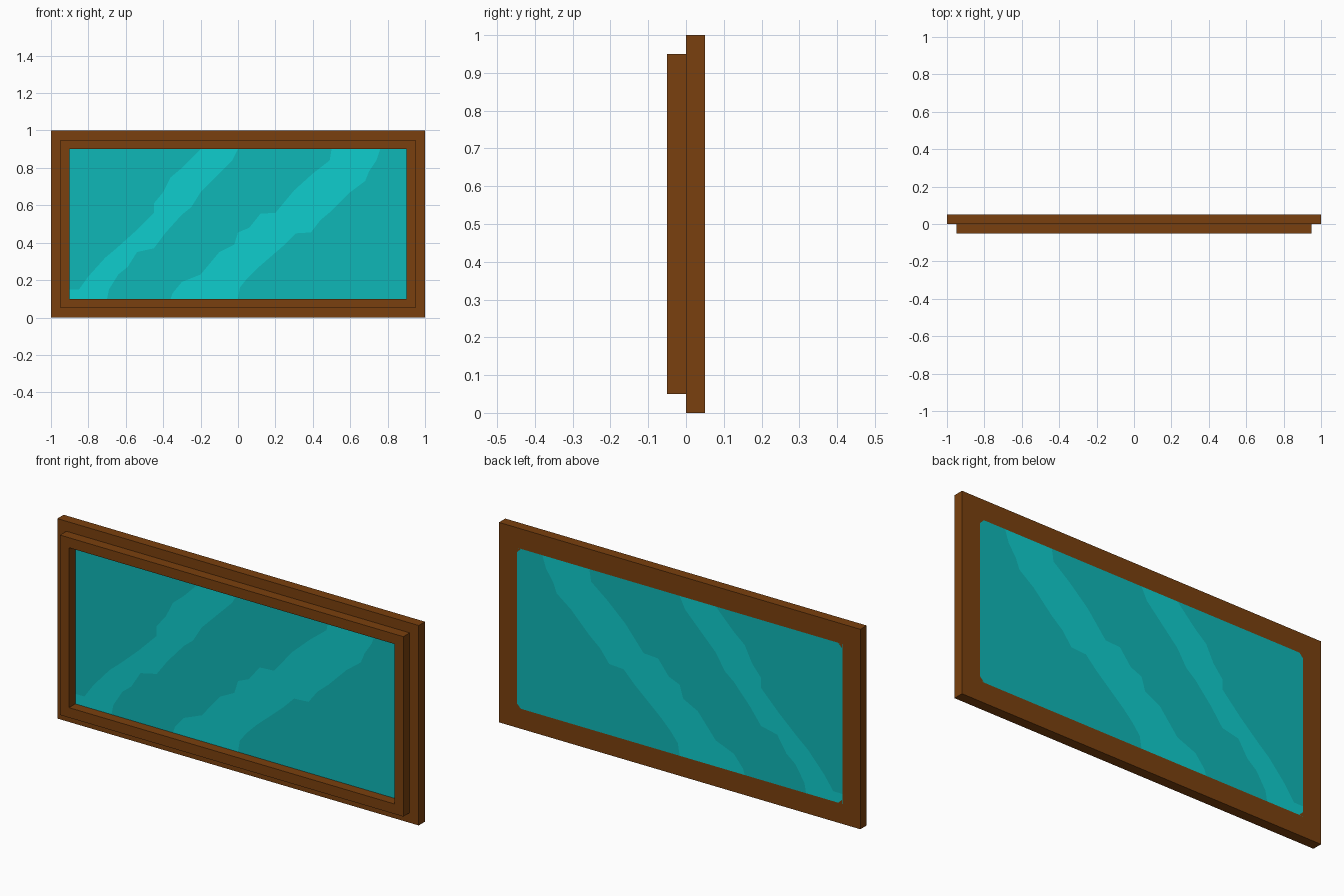
import bpy, bmesh

if "Cube" in bpy.data.objects:
    bpy.data.objects.remove(bpy.data.objects["Cube"])


def srgb(r, g, b):
    def lin(c):
        c /= 255
        return c / 12.92 if c <= 0.04045 else ((c + 0.055) / 1.055) ** 2.4
    return (lin(r), lin(g), lin(b), 1.0)


def material(name, rgb):
    m = bpy.data.materials.new(name)
    m.diffuse_color = srgb(*rgb)
    m.use_nodes = True
    m.node_tree.nodes["Principled BSDF"].inputs["Base Color"].default_value = m.diffuse_color
    return m


wood = material("brown wood", (122, 64, 14))
glass = material("teal glass", (15, 183, 183))
shine = material("light teal shine", (15, 205, 205))


def add_object(name, bm, mats):
    me = bpy.data.meshes.new(name)
    bm.to_mesh(me)
    bm.free()
    for m in mats:
        me.materials.append(m)
    ob = bpy.data.objects.new(name, me)
    bpy.context.collection.objects.link(ob)
    return ob


def frame(name, half_x, z0, z1, y0, y1, inner_walls):
    """Rectangular ring around the 1.8 x 0.8 opening."""
    bm = bmesh.new()

    def rect(hx, a, b, y):
        return [bm.verts.new(p) for p in
                ((-hx, y, a), (hx, y, a), (hx, y, b), (-hx, y, b))]

    of, ob = rect(half_x, z0, z1, y0), rect(half_x, z0, z1, y1)
    nf, nb = rect(0.9, 0.1, 0.9, y0), rect(0.9, 0.1, 0.9, y1)
    hidden = []
    for i in range(4):
        j = (i + 1) % 4
        bm.faces.new((of[i], of[j], nf[j], nf[i]))
        bm.faces.new((ob[j], ob[i], nb[i], nb[j]))
        bm.faces.new((of[j], of[i], ob[i], ob[j]))
        hidden.append(bm.faces.new((nf[i], nf[j], nb[j], nb[i])))
    bmesh.ops.recalc_face_normals(bm, faces=bm.faces)
    if not inner_walls:
        bmesh.ops.delete(bm, geom=hidden, context='FACES_ONLY')
    return add_object(name, bm, [wood])


def flat_shapes(name, shapes, y, facing, mats):
    """Flat polygons (points, material index) in the xz plane."""
    bm = bmesh.new()
    for pts, mi in shapes:
        f = bm.faces.new([bm.verts.new((x, y, z)) for x, z in pts])
        f.material_index = mi
        f.normal_update()
        if f.normal.y * facing < 0:
            f.normal_flip()
    bmesh.ops.triangulate(bm, faces=bm.faces)
    return add_object(name, bm, mats)


# Outer back frame and raised front frame
frame("back_frame", 1.0, 0.0, 1.0, 0.0, 0.05, False)
frame("front_frame", 0.95, 0.05, 0.95, -0.05, 0.0, True)

# Wavy edges of the two diagonal shines, top to bottom
edge_a = [(-.2, .9), (-.3, .80), (-.36, .75), (-.40, .67), (-.45, .61), (-.45, .56),
          (-.55, .46), (-.65, .37), (-.71, .32), (-.80, .22), (-.85, .15), (-.9, .15)]
edge_b = [(0, .9), (-.03, .84), (-.15, .72), (-.2, .67), (-.25, .59), (-.3, .55),
          (-.39, .45), (-.45, .37), (-.54, .35), (-.59, .27), (-.64, .23),
          (-.69, .15), (-.7, .1)]
edge_c = [(.5, .9), (.49, .84), (.4, .77), (.3, .68), (.2, .56), (.12, .555),
          (.06, .48), (0, .455), (-.02, .39), (-.1, .35), (-.2, .23),
          (-.3, .19), (-.35, .13), (-.36, .1)]
edge_d = [(.76, .9), (.74, .84), (.7, .78), (.68, .73), (.6, .67), (.5, .57),
          (.44, .52), (.39, .455), (.31, .45), (.25, .39), (.1, .26),
          (.05, .21), (.01, .16), (0, .1)]

# Pane regions between neighbouring edges, alternating glass and shine
pane = [
    ([(-.9, .9)] + edge_a[::-1], 0),
    (edge_a + [(-.9, .1)] + edge_b[::-1], 1),
    (edge_b + edge_c[::-1], 0),
    (edge_c + edge_d[::-1], 1),
    (edge_d + [(.9, .1), (.9, .9)], 0),
]
flat_shapes("front_pane", pane, 0.0, -1, [glass, shine])
flat_shapes("back_pane", pane, 0.05, 1, [glass, shine])

# Small wooden corner fillets that soften the back pane
c = 0.022
fillets = [([(sx * .9, .5 + sz * .4), (sx * (.9 - c), .5 + sz * .4),
             (sx * .9, .5 + sz * (.4 - c))], 0)
           for sx in (-1, 1) for sz in (-1, 1)]
flat_shapes("back_corner_fillets", fillets, 0.0508, 1, [wood])
